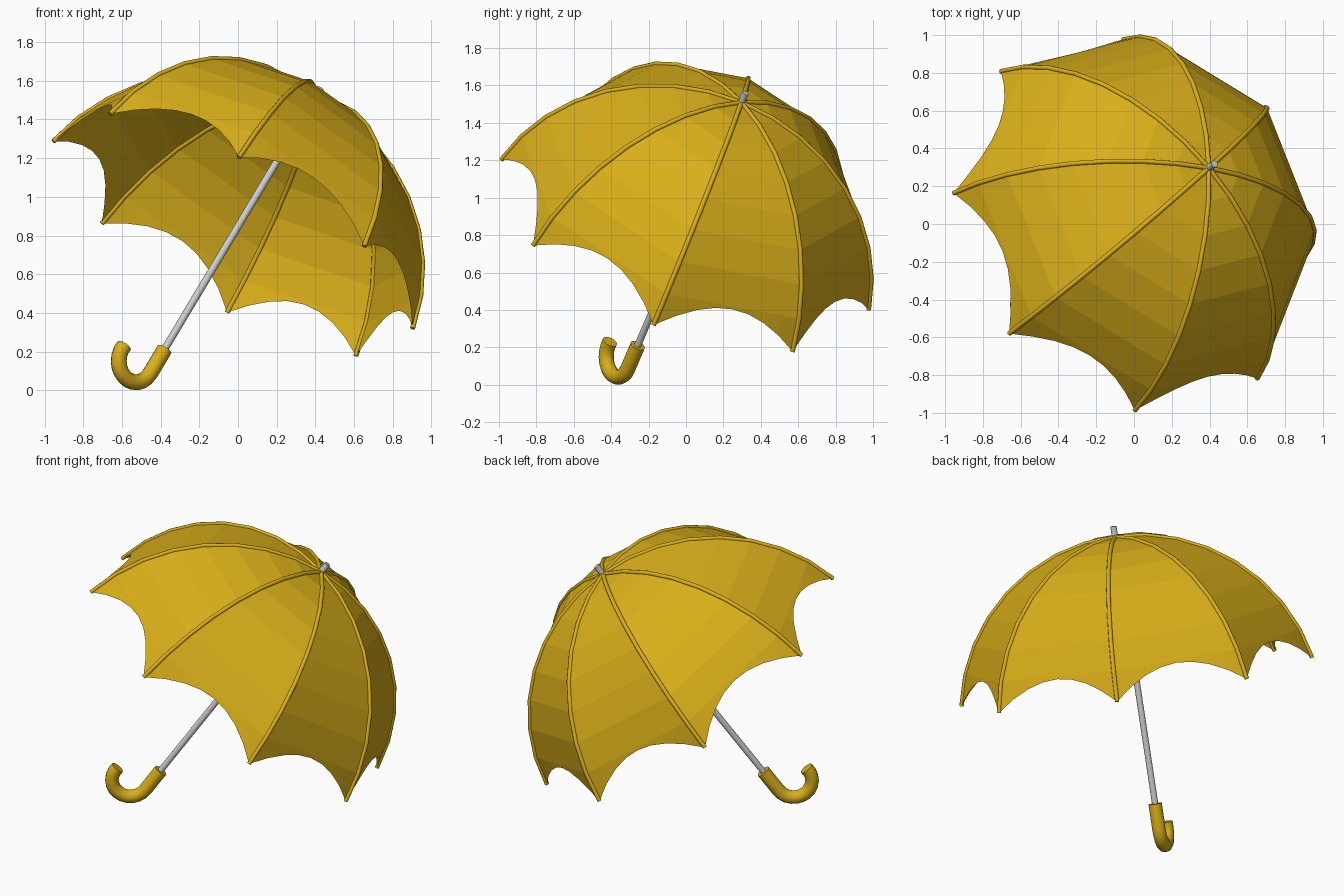
import bpy
from math import sin, cos, pi, radians, acos
from mathutils import Vector

if "Cube" in bpy.data.objects:
    bpy.data.objects.remove(bpy.data.objects["Cube"])

# Tilted umbrella frame: centre of the rim, shaft axis, two rim directions
C = Vector((-0.026, -0.005, 0.803))
A = Vector((0.482, 0.344, 0.806)).normalized()
G = Vector((0.034, -0.98, 0.407))
G = (G - A * G.dot(A)).normalized()
S = A.cross(G)
R, DROP = 1.08, 0.204            # dome sphere radius, its centre below the rim plane
TH = acos(DROP / R)              # apex-to-rim angle
N, ROWS, COLS = 8, 8, 8

gold = bpy.data.materials.new("gold")
gold.diffuse_color = (0.70, 0.43, 0.01, 1)
gold.use_nodes = True
gold.node_tree.nodes["Principled BSDF"].inputs["Base Color"].default_value = gold.diffuse_color


def place(ang, th, k=1.0):
    return C + (G * cos(ang) + S * sin(ang)) * (R * sin(th) * k) + A * (R * cos(th) - DROP)


def add_mesh(name, verts, faces, mat=None, smooth=False):
    me = bpy.data.meshes.new(name)
    me.from_pydata(verts, [], faces)
    me.update()
    ob = bpy.data.objects.new(name, me)
    bpy.context.collection.objects.link(ob)
    if mat:
        me.materials.append(mat)
    if smooth:
        bpy.ops.object.select_all(action='DESELECT')
        bpy.context.view_layer.objects.active = ob
        ob.select_set(True)
        bpy.ops.object.shade_smooth_by_angle(angle=radians(50))
    return ob


def tube(name, pts, rad, side, sides=12, mat=None):
    """Round tube along a planar path; side is the normal of the path plane."""
    verts, faces, n = [], [], len(pts)
    for i, p in enumerate(pts):
        t = (pts[min(i + 1, n - 1)] - pts[max(i - 1, 0)]).normalized()
        b = t.cross(side).normalized()
        verts += [p + (side * cos(2 * pi * j / sides) + b * sin(2 * pi * j / sides)) * rad
                  for j in range(sides)]
    for i in range(n - 1):
        for j in range(sides):
            k = (j + 1) % sides
            faces.append((i * sides + j, (i + 1) * sides + j,
                          (i + 1) * sides + k, i * sides + k))
    faces.append(tuple(range(sides)))
    faces.append(tuple(range(n * sides - 1, (n - 1) * sides - 1, -1)))
    return add_mesh(name, verts, faces, mat, True)


# Canopy: flat-banded panels between ribs, scalloped along the rim
verts, faces = [place(0, 0)], []
ring = N * COLS
half = pi / N
for r in range(1, ROWS + 1):
    for c in range(ring):
        u = (c % COLS) / COLS
        base = (c // COLS) * 2 * half
        chord = base + half + (pi / 2 - pi / 2)
        off = (2 * u - 1) * sin(half)                 # position across the straight chord
        k = (cos(half) ** 2 + off ** 2) ** 0.5
        ang = chord + Vector((cos(half), off)).angle_signed(Vector((1, 0)))
        limit = TH - radians(9) * 4 * u * (1 - u)
        th = min(TH * r / ROWS, limit)
        verts.append(place(ang, th, k))
for c in range(ring):
    d = (c + 1) % ring
    faces.append((0, 1 + c, 1 + d))
    for r in range(ROWS - 1):
        a = 1 + r * ring
        faces.append((a + c, a + ring + c, a + ring + d, a + d))
add_mesh("canopy", verts, faces, gold)

# Ribs following the dome
for k in range(N):
    ang = k * 2 * half
    normal = S * cos(ang) - G * sin(ang)
    tube(f"rib_{k + 1}", [place(ang, TH * i / ROWS) for i in range(ROWS + 1)],
         0.013, normal, 8, gold)

# Shaft with the short tip above the canopy
U = Vector((0, 0, 1)) - A * A.z
U.normalize()                     # hook side, in the vertical plane of the shaft
W = A.cross(U)
tube("shaft", [C + A * -0.77, C + A * 0.94], 0.019, W)

# Hooked handle
HR, S0 = 0.11, -0.89
path = [C + A * -0.735, C + A * -0.81]
path += [C + A * (S0 - HR * sin(t)) + U * (HR - HR * cos(t))
         for t in [radians(190) * i / 12 for i in range(13)]]
tube("handle", path, 0.041, W, 14, gold)
